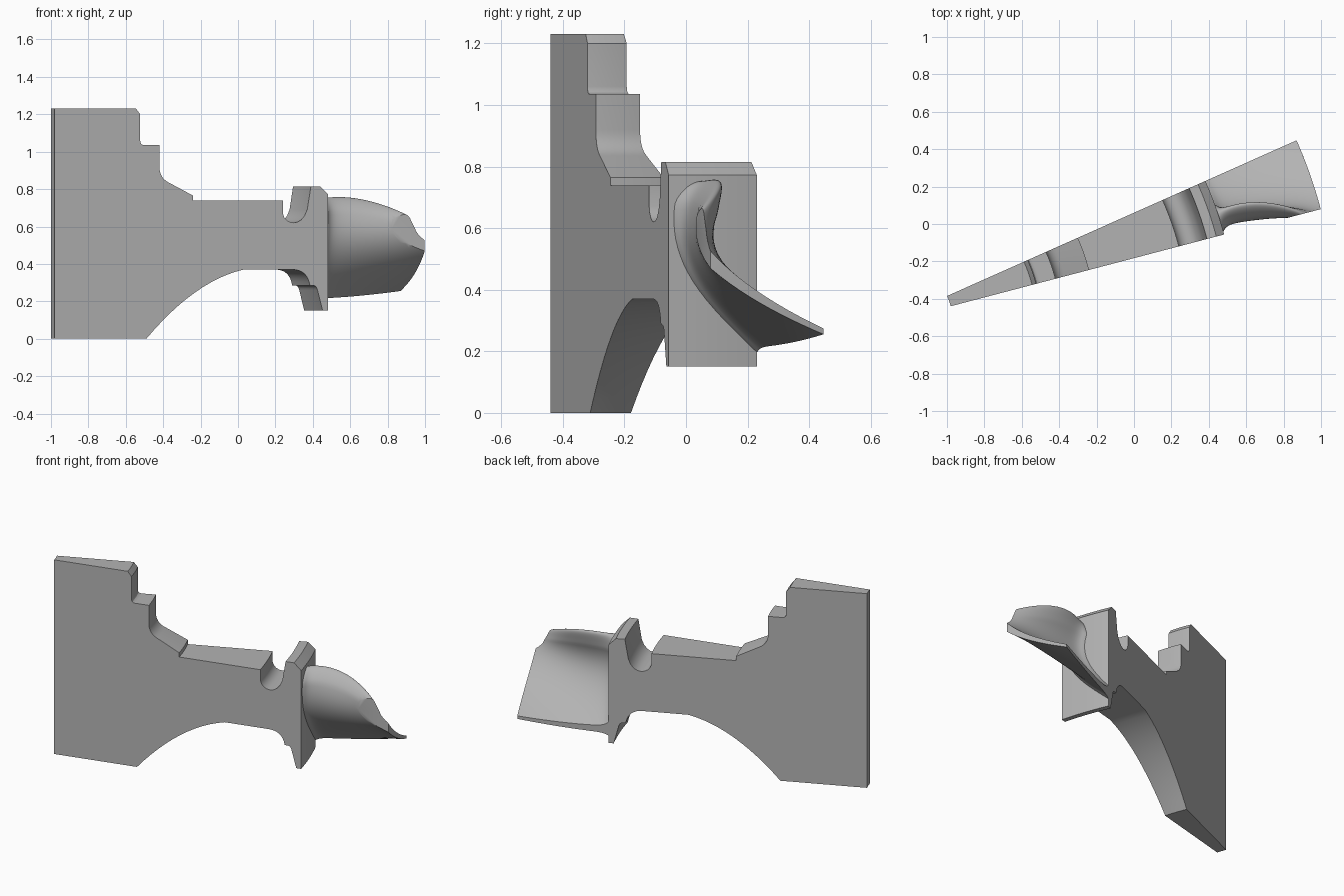
import bpy, bmesh, math
from mathutils import Vector

old = bpy.data.objects.get("Cube")
if old:
    bpy.data.objects.remove(old, do_unlink=True)

AXIS = Vector((-1.328, -0.531, 0))
NEAR, FAR = math.radians(14.7), math.radians(24)

steel = bpy.data.materials.new("grey_metal")
steel.use_nodes = True
GREY = (0.45, 0.45, 0.45, 1)
steel.diffuse_color = GREY
steel.node_tree.nodes["Principled BSDF"].inputs["Base Color"].default_value = GREY


def finish(bm, name, angle):
    bmesh.ops.recalc_face_normals(bm, faces=bm.faces)
    mesh = bpy.data.meshes.new(name)
    bm.to_mesh(mesh)
    bm.free()
    mesh.materials.append(steel)
    ob = bpy.data.objects.new(name, mesh)
    bpy.context.collection.objects.link(ob)
    bpy.ops.object.select_all(action='DESELECT')
    ob.select_set(True)
    bpy.context.view_layer.objects.active = ob
    bpy.ops.object.shade_smooth_by_angle(angle=math.radians(angle))
    return ob


def bezier(ctrl, t):
    pts = [Vector(p) for p in ctrl]
    while len(pts) > 1:
        pts = [a.lerp(b, t) for a, b in zip(pts, pts[1:])]
    return pts[0]


def curve(*ctrl, n=8):
    return [tuple(bezier(ctrl, i / n)) for i in range(n + 1)]


# Disc sector: stepped hub, thin web and rim, swept about the vertical axis
profile = [(-0.98, 0), (-0.98, 1.23), (-0.545, 1.23), (-0.523, 1.2)]
profile += curve((-0.523, 1.06), (-0.523, 1.035), (-0.5, 1.035), n=4)
profile += [(-0.42, 1.035)]
profile += curve((-0.42, 0.92), (-0.42, 0.86), (-0.37, 0.835))
profile += [(-0.24, 0.765), (-0.24, 0.738), (0.24, 0.738)]
profile += curve((0.24, 0.67), (0.25, 0.61), (0.34, 0.59), (0.37, 0.69))
profile += [(0.39, 0.815), (0.44, 0.815), (0.482, 0.772), (0.482, 0.15), (0.453, 0.15)]
profile += curve((0.425, 0.26), (0.42, 0.285), (0.4, 0.285), n=4)
profile += curve((0.385, 0.285), (0.37, 0.37), (0.29, 0.37))
profile += curve((0.03, 0.37), (-0.23, 0.31), (-0.49, 0), n=12)

bm = bmesh.new()
rings = []
STEPS = 8
for k in range(STEPS + 1):
    a = NEAR + (FAR - NEAR) * k / STEPS
    spoke = Vector((math.cos(a), math.sin(a), 0))
    rings.append([bm.verts.new(AXIS + spoke * ((x - AXIS.x) / math.cos(NEAR)) + Vector((0, 0, z)))
                  for x, z in profile])
bm.faces.new(rings[0])
bm.faces.new(rings[-1])
for a, b in zip(rings, rings[1:]):
    for i in range(len(profile)):
        bm.faces.new((a[i - 1], a[i], b[i], b[i - 1]))
finish(bm, "disc_sector", 25)

# Blade: camber lines (y, z) at root, middle and tip, blended along the radius
ROOT_R, TIP_R = 1.85, 2.405
CAMBERS = [((0.05, 0.745), (-0.04, 0.52), (0.10, 0.38), (0.27, 0.18)),
           ((0.11, 0.735), (-0.03, 0.52), (0.13, 0.38), (0.38, 0.21)),
           ((0.0, 0.6), (0.05, 0.5), (0.2, 0.37), (0.48, 0.25))]
HALF = (0.042, 0.036, 0.026)


def section(u, n=28):
    w = ((2 * u - 1) * (u - 1), 4 * u * (1 - u), u * (2 * u - 1))
    ctrl = [sum((Vector(c[i]) * f for c, f in zip(CAMBERS, w)), Vector((0, 0))) for i in range(4)]
    r = ROOT_R + (TIP_R - ROOT_R) * u
    half = sum(h * f for h, f in zip(HALF, w)) + 0.04 * math.exp(-max(0, r - 1.87) / 0.025)
    sides = ([], [])
    for k in range(n + 1):
        t = (k / n) ** 2
        p = bezier(ctrl, t)
        d = (bezier(ctrl, t + 0.01) - bezier(ctrl, t - 0.01)).normalized()
        h = half * min(1, math.sqrt(t / 0.12 + 0.002)) * (1 - 0.7 * t)
        for side, s in zip(sides, (1, -1)):
            y, z = p + Vector((-d.y, d.x)) * h * s
            side.append(Vector((AXIS.x + math.sqrt(r * r - (y - AXIS.y) ** 2), y, z)))
    return sides


bm = bmesh.new()
SPANS = 28
loops = []
for k in range(SPANS + 1):
    upper, lower = section((k / SPANS) ** 1.4)
    loops.append([bm.verts.new(p) for p in upper + lower[::-1]])
count = len(loops[0])
for a, b in zip(loops, loops[1:]):
    for i in range(count):
        bm.faces.new((a[i - 1], a[i], b[i], b[i - 1]))
for end in (loops[0], loops[-1]):
    for i in range(count // 2 - 1):
        bm.faces.new((end[i], end[i + 1], end[-2 - i], end[-1 - i]))
bmesh.ops.recalc_face_normals(bm, faces=bm.faces)

# Trim the blade to the two flat sides of the sector
for a, s in ((NEAR, 1), (FAR, -1)):
    cut = bmesh.ops.bisect_plane(
        bm, geom=bm.verts[:] + bm.edges[:] + bm.faces[:], plane_co=AXIS,
        plane_no=Vector((math.sin(a), -math.cos(a), 0)) * s, clear_outer=True)
    edges = [e for e in cut["geom_cut"] if isinstance(e, bmesh.types.BMEdge)]
    if edges:
        bmesh.ops.edgeloop_fill(bm, edges=edges)
finish(bm, "blade", 35)
